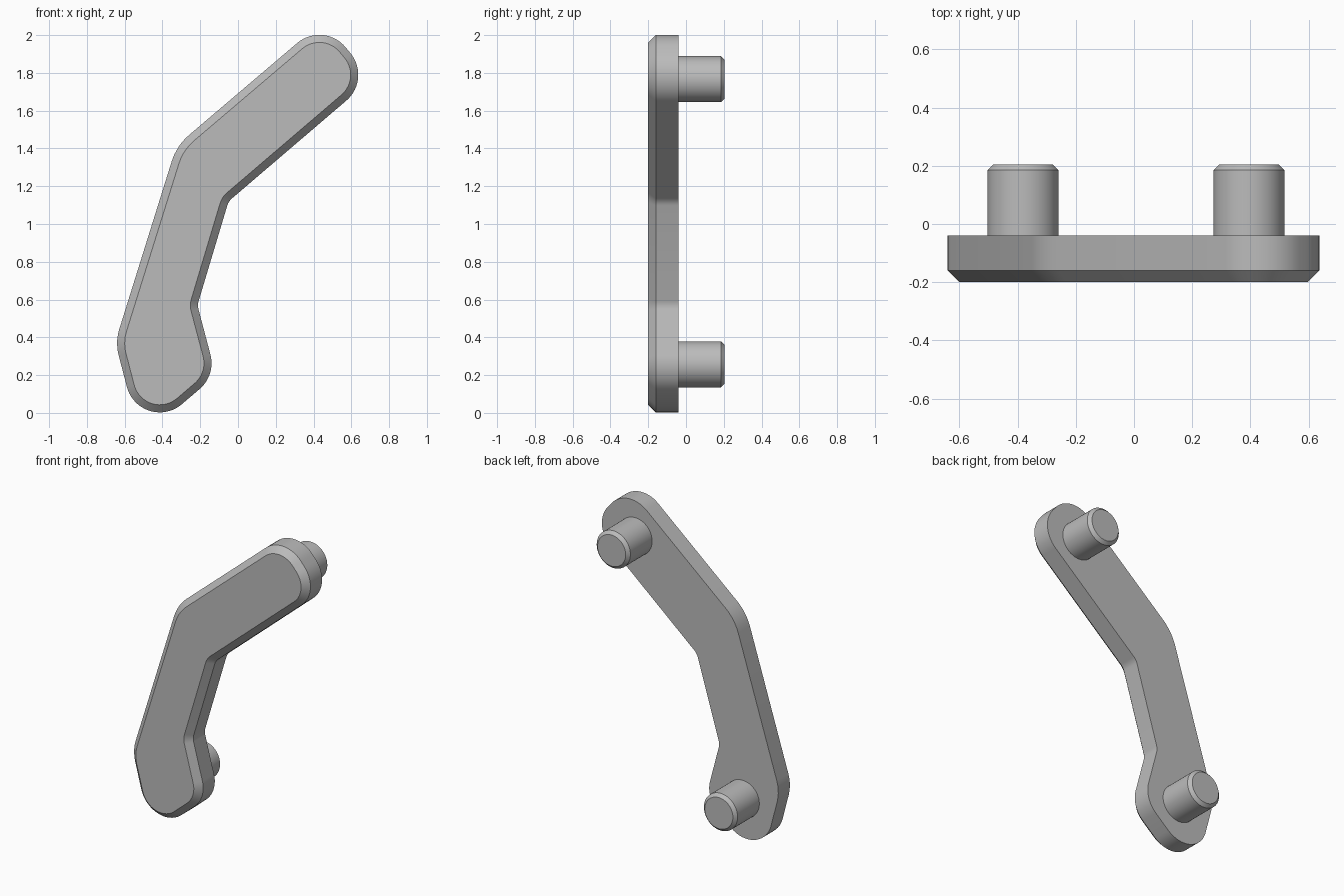
import bpy, bmesh, math
from mathutils import Vector

cube = bpy.data.objects.get("Cube")
if cube:
    bpy.data.objects.remove(cube, do_unlink=True)

grey = bpy.data.materials.new("satin grey")
grey.use_nodes = True
colour = (0.5, 0.5, 0.5, 1)
grey.diffuse_color = colour
grey.node_tree.nodes["Principled BSDF"].inputs["Base Color"].default_value = colour

BACK, FRONT, CHAMFER = -0.04, -0.2, 0.04


def rounded(corners, step=math.radians(6)):
    """Replace each (x, z, radius) corner with a tangent arc."""
    points = []
    for i, (x, z, r) in enumerate(corners):
        here = Vector((x, z))
        a = (Vector(corners[i - 1][:2]) - here).normalized()
        b = (Vector(corners[(i + 1) % len(corners)][:2]) - here).normalized()
        half = a.angle(b) / 2
        centre = here + (a + b).normalized() * r / math.sin(half)
        start = here + a * r / math.tan(half) - centre
        end = here + b * r / math.tan(half) - centre
        turn = start.angle(end)
        n = max(4, round(turn / step))
        for k in range(n + 1):
            t = k / n
            arc = (start * math.sin((1 - t) * turn) + end * math.sin(t * turn)) / math.sin(turn)
            points.append(centre + arc)
    return points


def finish(name, bm):
    bmesh.ops.recalc_face_normals(bm, faces=bm.faces)
    mesh = bpy.data.meshes.new(name)
    bm.to_mesh(mesh)
    bm.free()
    mesh.materials.append(grey)
    obj = bpy.data.objects.new(name, mesh)
    bpy.context.collection.objects.link(obj)
    bpy.ops.object.select_all(action="DESELECT")
    obj.select_set(True)
    bpy.context.view_layer.objects.active = obj
    bpy.ops.object.shade_smooth_by_angle(angle=math.radians(30))
    return obj


# Bent handle plate with a chamfered front rim
outline = rounded([
    (0.452, 2.076, 0.18), (0.709, 1.769, 0.18),    # upper end
    (-0.05, 1.12, 0.08), (-0.215, 0.57, 0.08),     # inner bends
    (-0.117, 0.20, 0.18), (-0.516, -0.141, 0.18),  # lower end
    (-0.65, 0.375, 0.25), (-0.325, 1.415, 0.3),    # outer bends
])
bm = bmesh.new()
back = bm.faces.new([bm.verts.new((p.x, BACK, p.y)) for p in outline])
extruded = bmesh.ops.extrude_face_region(bm, geom=[back], use_keep_orig=True)["geom"]
for v in extruded:
    if isinstance(v, bmesh.types.BMVert):
        v.co.y = FRONT + CHAMFER
front = next(f for f in extruded if isinstance(f, bmesh.types.BMFace))
bmesh.ops.inset_region(bm, faces=[front], thickness=CHAMFER, use_even_offset=True)
for v in front.verts:
    v.co.y = FRONT
finish("handle_plate", bm)


# Round mounting pegs with chamfered tips
def peg(name, x, z, radius=0.122, tip=0.205, bevel=0.02, sides=48):
    bm = bmesh.new()
    rings = []
    for r, y in ((radius, BACK), (radius, tip - bevel), (radius - bevel, tip)):
        rings.append([bm.verts.new((x + r * math.cos(math.tau * i / sides), y,
                                    z + r * math.sin(math.tau * i / sides)))
                      for i in range(sides)])
    for low, high in zip(rings, rings[1:]):
        for i in range(sides):
            j = (i + 1) % sides
            bm.faces.new((low[i], low[j], high[j], high[i]))
    bm.faces.new(rings[0])
    bm.faces.new(rings[-1])
    finish(name, bm)


peg("upper_peg", 0.395, 1.767)
peg("lower_peg", -0.381, 0.257)
